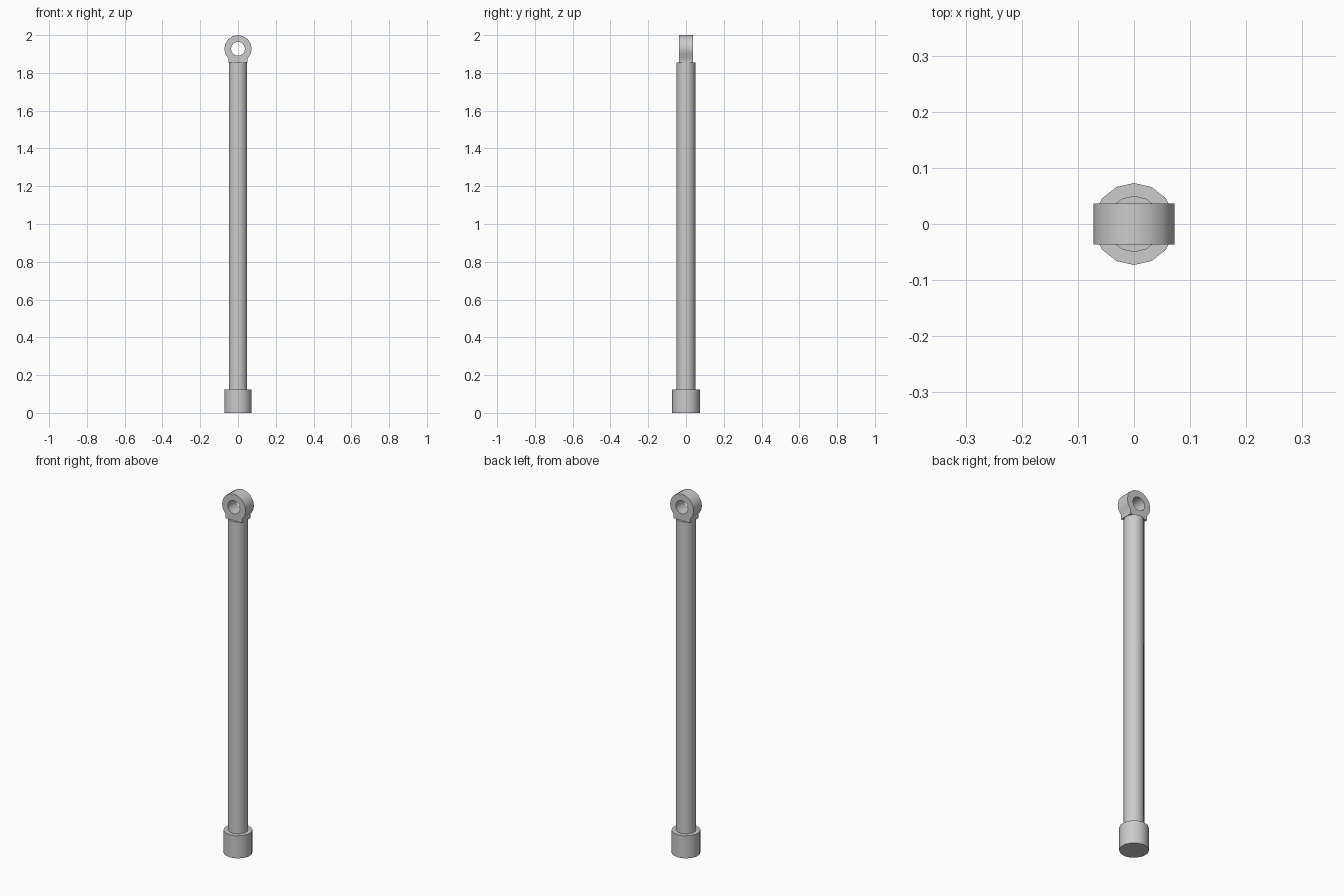
import bpy, bmesh
from math import sin, cos, pi, radians

cube = bpy.data.objects.get("Cube")
if cube:
    bpy.data.objects.remove(cube)

grey = bpy.data.materials.new("plain grey")
grey.use_nodes = True
colour = (0.6, 0.6, 0.6, 1)
grey.diffuse_color = colour
grey.node_tree.nodes["Principled BSDF"].inputs["Base Color"].default_value = colour


def finish(obj):
    obj.data.materials.append(grey)
    bpy.ops.object.select_all(action='DESELECT')
    obj.select_set(True)
    bpy.context.view_layer.objects.active = obj
    bpy.ops.object.shade_smooth_by_angle(angle=radians(35))


def cylinder(name, radius, bottom, top, sides=14):
    bpy.ops.mesh.primitive_cylinder_add(vertices=sides, radius=radius, depth=top - bottom,
                                        location=(0, 0, (bottom + top) / 2))
    obj = bpy.context.object
    obj.name = name
    finish(obj)


def eyelet(name, centre, outer, inner, half_depth, foot_z, sides=16):
    bm = bmesh.new()
    foot_x = outer * sin(pi / 4)
    rims = []
    for i in range(sides):
        a = 2 * pi * i / sides
        x, z = outer * sin(a), centre + outer * cos(a)
        # square off the lower quarter into a foot that sits on the rod
        if cos(a) < -0.8:
            z = foot_z
            x = 0 if abs(x) < 0.001 else (foot_x if x > 0 else -foot_x)
        hx, hz = inner * sin(a), centre + inner * cos(a)
        rims.append([bm.verts.new(p) for p in (
            (x, -half_depth, z), (x, half_depth, z),
            (hx, half_depth, hz), (hx, -half_depth, hz))])
    for i, ring in enumerate(rims):
        following = rims[(i + 1) % sides]
        for k in range(4):
            n = (k + 1) % 4
            bm.faces.new((ring[k], ring[n], following[n], following[k]))
    bmesh.ops.recalc_face_normals(bm, faces=bm.faces)
    mesh = bpy.data.meshes.new(name)
    bm.to_mesh(mesh)
    bm.free()
    obj = bpy.data.objects.new(name, mesh)
    bpy.context.collection.objects.link(obj)
    finish(obj)


cylinder("base_collar", 0.073, 0, 0.125)
cylinder("rod", 0.05, 0.125, 1.855)
eyelet("top_eyelet", 1.9275, 0.0725, 0.037, 0.0365, 1.854)
